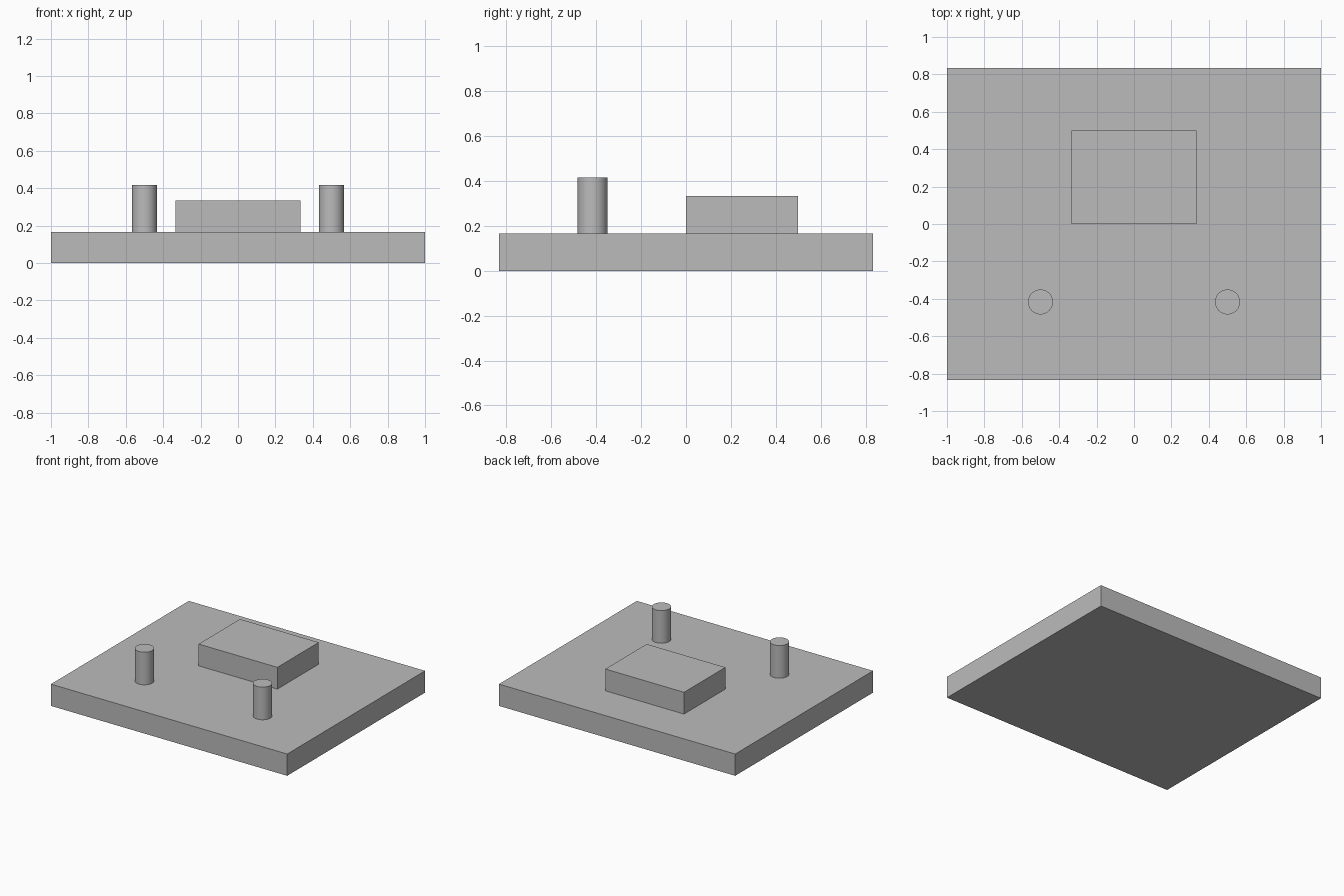
import bpy

default_cube = bpy.data.objects.get("Cube")
if default_cube:
    bpy.data.objects.remove(default_cube, do_unlink=True)

# Single plain grey
GREY = (0.5, 0.5, 0.5, 1.0)
grey = bpy.data.materials.new("plain_grey")
grey.use_nodes = True
grey.diffuse_color = GREY
grey.node_tree.nodes["Principled BSDF"].inputs["Base Color"].default_value = GREY

BASE_TOP = 1 / 6


def finish(name):
    obj = bpy.context.object
    obj.name = name
    obj.data.materials.append(grey)
    return obj


def box(name, size, x, y, bottom):
    bpy.ops.mesh.primitive_cube_add(size=1, location=(x, y, bottom + size[2] / 2))
    obj = finish(name)
    obj.scale = size
    bpy.ops.object.transform_apply(location=False, rotation=False, scale=True)


def peg(name, x, y, radius, height):
    bpy.ops.mesh.primitive_cylinder_add(
        vertices=48, radius=radius, depth=height,
        location=(x, y, BASE_TOP + height / 2))
    finish(name)
    bpy.ops.object.shade_smooth_by_angle()


# Base slab and raised block towards the back
box("base_plate", (2, 5 / 3, BASE_TOP), 0, 0, 0)
box("raised_block", (2 / 3, 0.5, 1 / 6), 0, 0.25, BASE_TOP)

# Pair of upright pegs near the front
for side, x in (("left", 0.5), ("right", -0.5)):
    peg(side + "_peg", x, -5 / 12, 1 / 15, 0.25)
